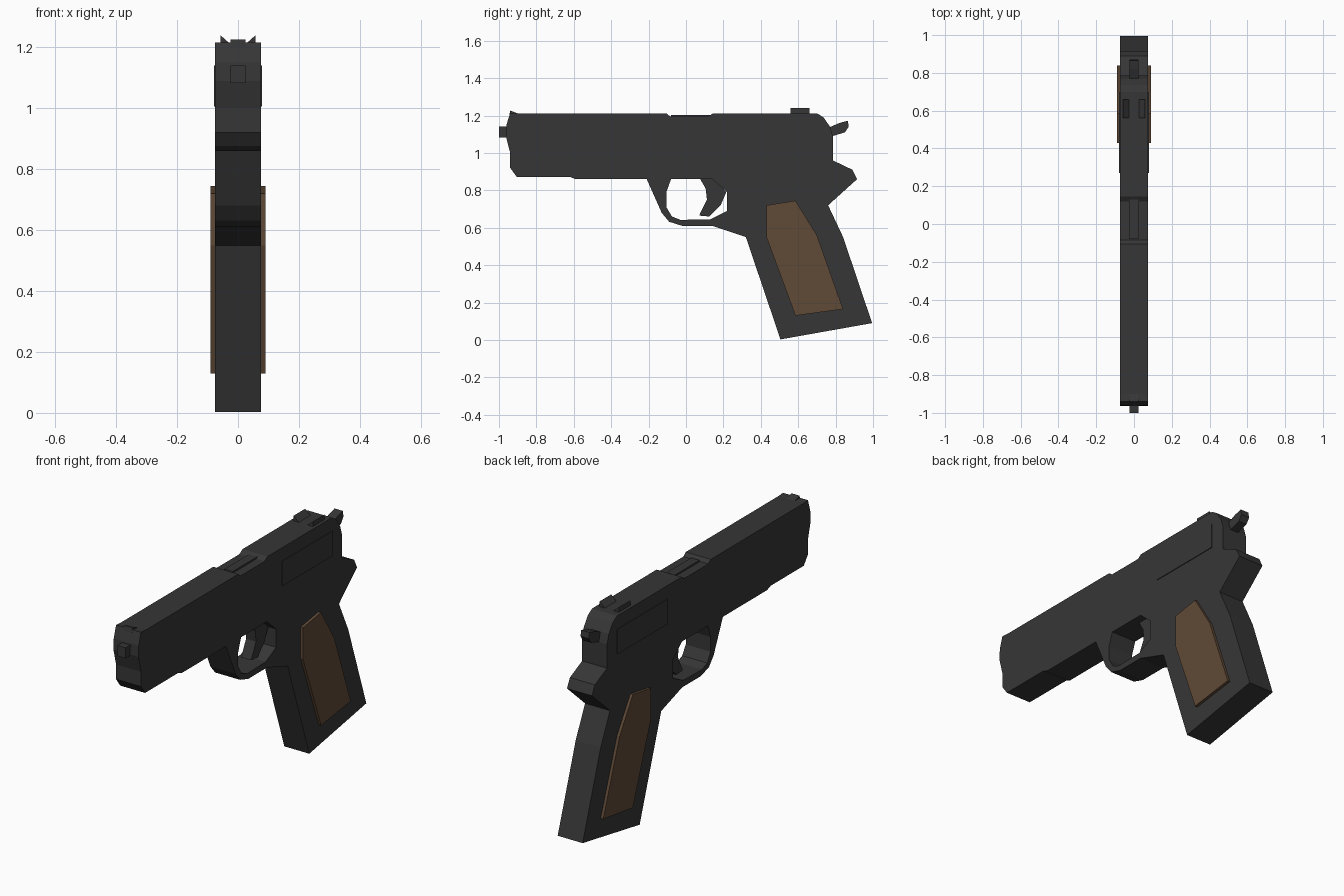
import bpy
from mathutils import Matrix

if "Cube" in bpy.data.objects:
    bpy.data.objects.remove(bpy.data.objects["Cube"])


def material(name, rgb):
    m = bpy.data.materials.new(name)
    m.diffuse_color = (*rgb, 1)
    m.use_nodes = True
    m.node_tree.nodes["Principled BSDF"].inputs["Base Color"].default_value = m.diffuse_color
    return m


STEEL = material("dark steel", (0.037, 0.037, 0.037))
WOOD = material("brown wood", (0.115, 0.067, 0.038))

# side profile (y, z) -> world, extruded along x
SIDE = Matrix(((0, 0, 1, 0), (1, 0, 0, 0), (0, 1, 0, 0), (0, 0, 0, 1)))
# front profile (x, z) -> world, extruded along y
FRONT = Matrix(((1, 0, 0, 0), (0, 0, -1, 0), (0, 1, 0, 0), (0, 0, 0, 1)))


def extrude(name, loops, half, mat, axes=SIDE, offset=(0, 0, 0)):
    """Filled outline (first loop) with optional holes, extruded both ways."""
    cu = bpy.data.curves.new(name, 'CURVE')
    cu.dimensions = '2D'
    cu.fill_mode = 'BOTH'
    cu.extrude = half
    for pts in loops:
        s = cu.splines.new('POLY')
        s.points.add(len(pts) - 1)
        for p, (a, b) in zip(s.points, pts):
            p.co = (a, b, 0, 1)
        s.use_cyclic_u = True
    tmp = bpy.data.objects.new(name + "_outline", cu)
    bpy.context.collection.objects.link(tmp)
    dg = bpy.context.evaluated_depsgraph_get()
    me = bpy.data.meshes.new_from_object(tmp.evaluated_get(dg))
    bpy.data.objects.remove(tmp)
    me.transform(Matrix.Translation(offset) @ axes)
    me.materials.clear()
    me.materials.append(mat)
    for f in me.polygons:
        f.use_smooth = False
    ob = bpy.data.objects.new(name, me)
    bpy.context.collection.objects.link(ob)
    return ob


def rect(a0, a1, b0, b1):
    return [(a0, b0), (a1, b0), (a1, b1), (a0, b1)]


# slide, frame, guard and handle in one silhouette
outline = [(-0.94, 1.215), (-0.90, 1.212), (-0.105, 1.212), (-0.085, 1.195),
           (0.12, 1.195), (0.145, 1.212), (0.70, 1.212), (0.735, 1.19),
           (0.77, 1.14), (0.785, 1.09), (0.785, 0.96), (0.89, 0.91),
           (0.915, 0.86), (0.76, 0.72), (0.84, 0.55), (0.995, 0.09),
           (0.505, 0.003), (0.32, 0.55), (0.14, 0.61), (-0.02, 0.61),
           (-0.09, 0.632), (-0.13, 0.68), (-0.21, 0.86), (-0.59, 0.86),
           (-0.62, 0.872), (-0.905, 0.872), (-0.94, 0.92), (-0.94, 1.0),
           (-0.963, 1.09), (-0.96, 1.15)]
guard_hole = [(-0.08, 0.86), (-0.105, 0.79), (-0.105, 0.71), (-0.075, 0.66),
              (-0.03, 0.642), (0.13, 0.645), (0.22, 0.69), (0.22, 0.79),
              (0.14, 0.86)]
extrude("pistol_body", [outline, guard_hole], 0.075, STEEL)

# trigger
extrude("trigger", [[(0.07, 0.87), (0.105, 0.81), (0.112, 0.75), (0.07, 0.665),
                     (0.125, 0.66), (0.185, 0.72), (0.215, 0.79),
                     (0.15, 0.87)]], 0.03, STEEL)

# hammer
extrude("hammer", [[(0.75, 1.13), (0.82, 1.16), (0.865, 1.172), (0.87, 1.14),
                    (0.85, 1.11), (0.75, 1.08)]], 0.025, STEEL)

# barrel tip, front sight and chamber block
extrude("barrel_tip", [rect(-1.0, -0.94, 1.083, 1.14)], 0.025, STEEL)
extrude("front_sight", [[(-0.945, 1.20), (-0.90, 1.20), (-0.90, 1.212),
                         (-0.94, 1.226)]], 0.025, STEEL)
extrude("chamber_block", [rect(-0.08, 0.13, 1.18, 1.204)], 0.025, STEEL)

# mirrored parts
grip = [(0.43, 0.72), (0.585, 0.745), (0.70, 0.56), (0.84, 0.165),
        (0.585, 0.13), (0.43, 0.55)]
for side, s in (("left", -1), ("right", 1)):
    extrude("grip_panel_" + side, [grip], 0.01, WOOD, offset=(s * 0.08, 0, 0))
    extrude("side_plate_" + side, [rect(0.27, 0.70, 1.005, 1.14)], 0.004,
            STEEL, offset=(s * 0.075, 0, 0))
    extrude("rear_sight_" + side,
            [[(s * 0.022, 1.208), (s * 0.058, 1.208), (s * 0.058, 1.24)]],
            0.05, STEEL, axes=FRONT, offset=(0, 0.61, 0))
